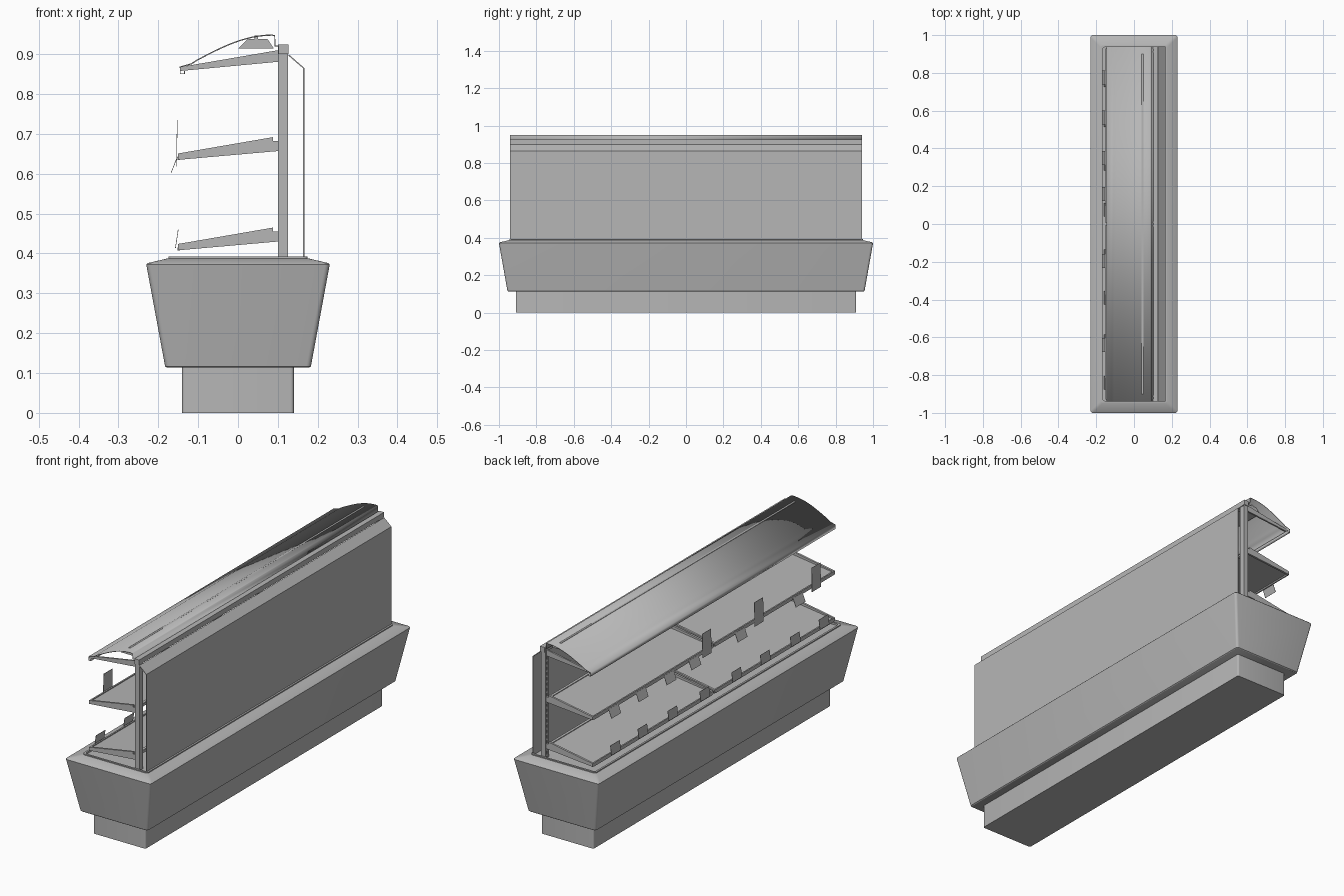
import bpy, bmesh, math

cube = bpy.data.objects.get("Cube")
if cube:
    bpy.data.objects.remove(cube, do_unlink=True)

grey = bpy.data.materials.new("plain grey")
grey.use_nodes = True
grey.diffuse_color = (0.47, 0.47, 0.47, 1)
grey.node_tree.nodes["Principled BSDF"].inputs["Base Color"].default_value = (0.47, 0.47, 0.47, 1)


def finish(name, bm, smooth=False, thickness=0):
    if not thickness:
        bmesh.ops.recalc_face_normals(bm, faces=bm.faces[:])
    mesh = bpy.data.meshes.new(name)
    bm.to_mesh(mesh)
    bm.free()
    mesh.materials.append(grey)
    ob = bpy.data.objects.new(name, mesh)
    bpy.context.collection.objects.link(ob)
    if thickness:
        mod = ob.modifiers.new("sheet", "SOLIDIFY")
        mod.thickness = thickness
        mod.offset = 0
    if smooth:
        bpy.ops.object.select_all(action="DESELECT")
        ob.select_set(True)
        bpy.context.view_layer.objects.active = ob
        bpy.ops.object.shade_smooth_by_angle(angle=math.radians(30))
    return ob


def loft(name, rings, radius):
    """Stack rounded rectangles (half x, half y, z) into a closed solid."""
    bm = bmesh.new()
    loops = []
    for hx, hy, z in rings:
        loop = []
        for q, (sx, sy) in enumerate([(1, 1), (-1, 1), (-1, -1), (1, -1)]):
            for k in range(5):
                a = math.pi / 2 * (q + k / 4)
                loop.append(bm.verts.new((sx * (hx - radius) + radius * math.cos(a),
                                          sy * (hy - radius) + radius * math.sin(a), z)))
        loops.append(loop)
    for lo, hi in zip(loops, loops[1:]):
        for i in range(len(lo)):
            j = (i + 1) % len(lo)
            bm.faces.new((lo[i], lo[j], hi[j], hi[i]))
    bm.faces.new(loops[0])
    bm.faces.new(loops[-1])
    return finish(name, bm, smooth=True)


def extrude(name, pts, y0, y1, thickness=0, smooth=False):
    """Sweep an x-z profile along y: solid if thickness is 0, else a thin sheet."""
    bm = bmesh.new()
    a = [bm.verts.new((x, y0, z)) for x, z in pts]
    b = [bm.verts.new((x, y1, z)) for x, z in pts]
    n = len(pts)
    for i in range(n - 1 if thickness else n):
        j = (i + 1) % n
        bm.faces.new((a[i], a[j], b[j], b[i]))
    if not thickness:
        bm.faces.new(a)
        bm.faces.new(b)
    return finish(name, bm, smooth, thickness)


def box(name, x0, x1, y0, y1, z0, z1):
    return extrude(name, [(x0, z0), (x1, z0), (x1, z1), (x0, z1)], y0, y1)


END = 0.94

# Plinth and flared cabinet with a shallow rimmed deck
loft("plinth", [(0.14, 0.91, 0), (0.14, 0.91, 0.125)], 0.008)
loft("cabinet", [(0.179, 0.951, 0.114), (0.183, 0.955, 0.117), (0.229, 0.999, 0.366),
                 (0.23, 1.0, 0.372), (0.226, 0.996, 0.376), (0.175, 0.945, 0.388),
                 (0.175, 0.945, 0.393), (0.166, 0.936, 0.393), (0.166, 0.936, 0.384)], 0.012)

# Back sheet with sloping shoulder, and top rail
extrude("back_panel", [(0.165, 0.385), (0.165, 0.865), (0.127, 0.898)], -END, END, 0.003)
box("top_rail", 0.102, 0.127, -END, END, 0.9, 0.925)

# Slotted uprights
for y in (-0.922, 0, 0.922):
    box("upright", 0.107, 0.125, y - 0.014, y + 0.014, 0.384, 0.925)
    for s in (-1, 1):
        e = sorted((y + s * 0.005, y + s * 0.014))
        box("upright_edge", 0.101, 0.107, e[0], e[1], 0.384, 0.925)
    for i in range(21):
        z = 0.39 + i * 0.0255
        box("upright_rung", 0.101, 0.107, y - 0.005, y + 0.005, z, z + 0.01)

# Curved canopy with folded front lip
canopy = [(-0.134, 0.858), (-0.134, 0.851), (-0.145, 0.851), (-0.145, 0.868), (-0.117, 0.876)]
for i in range(13):
    t = i / 12
    canopy.append((-0.105 + 0.19 * t, 0.884 + 0.064 * math.sin(t * math.pi / 2)))
canopy += [(0.092, 0.947), (0.093, 0.921), (0.103, 0.921)]
extrude("canopy", canopy, -END, END, 0.003, smooth=True)
for y in (-0.925, -0.01, 0.01, 0.925):
    extrude("canopy_arm", [(-0.145, 0.858), (0.1, 0.881), (0.1, 0.91), (-0.145, 0.868)],
            y - 0.004, y + 0.004)

# Lamp under the canopy
extrude("lamp_shade", [(0, 0.914), (0.09, 0.914), (0.074, 0.938), (0.024, 0.938)], -0.9, 0.9)
box("lamp_stem", 0.041, 0.05, -0.9, 0.9, 0.938, 0.947)

# Two tilted shelves, each in two bays between arms
for level, z in (("lower", 0.408), ("middle", 0.635)):
    for s in (-1, 1):
        y0, y1 = sorted((s * 0.012, s * 0.922))
        extrude(level + "_shelf", [(-0.148, z + 0.008), (0.1, z + 0.041)], y0, y1, 0.005)
        extrude(level + "_price_rail", [(-0.152, z), (-0.146, z), (-0.143, z + 0.016),
                                        (-0.15, z + 0.016)], y0, y1)
        for y in (s * 0.01, s * 0.925):
            extrude(level + "_shelf_arm",
                    [(-0.15, z), (0.1, z + 0.022), (0.1, z + 0.047), (0.088, z + 0.047),
                     (0.088, z + 0.057), (-0.15, z + 0.016)], y - 0.005, y + 0.005)
        box(level + "_shelf_back_rail", 0.085, 0.098, y0, y1, z + 0.03, z + 0.045)


# Price cards
def cards(name, centres, half, pts):
    for y in centres:
        extrude(name, pts, y - half, y + half, 0.0015)


cards("hanging_card", (0.775, 0.565, 0.35, 0.16, -0.195, -0.64), 0.037,
      [(-0.152, 0.643), (-0.168, 0.602)])
cards("tall_card", (0.06, -0.34, -0.78), 0.034,
      [(-0.154, 0.618), (-0.154, 0.66), (-0.152, 0.735)])
cards("small_card", (0.76, 0.55, 0.32, 0.075, -0.17, -0.39, -0.62, -0.84), 0.036,
      [(-0.157, 0.414), (-0.15, 0.46)])
